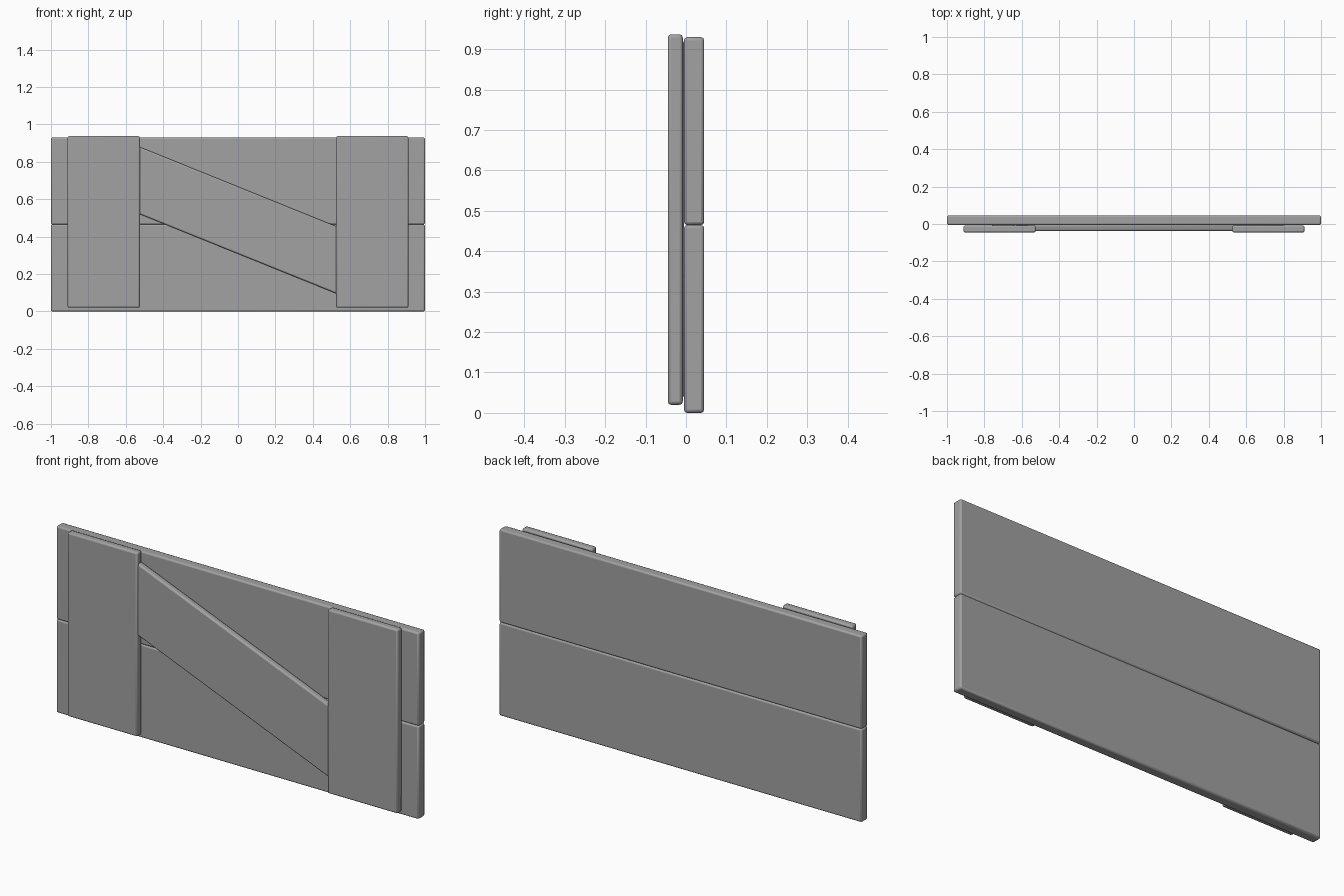
import bpy
import math
from mathutils import Vector

default = bpy.data.objects.get("Cube")
if default:
    bpy.data.objects.remove(default, do_unlink=True)

# Single plain grey for all boards
grey = bpy.data.materials.new("board_grey")
grey.use_nodes = True
colour = (0.36, 0.36, 0.36, 1)
grey.diffuse_color = colour
grey.node_tree.nodes["Principled BSDF"].inputs["Base Color"].default_value = colour


def board(name, low, high, tilt=0, bevel=0.008):
    """Board with softened edges between two corners, tilted about its centre."""
    low, high = Vector(low), Vector(high)
    bpy.ops.mesh.primitive_cube_add(size=1, location=(low + high) / 2)
    obj = bpy.context.object
    obj.name = name
    obj.scale = high - low
    bpy.ops.object.transform_apply(location=False, rotation=False, scale=True)
    obj.rotation_euler.y = tilt
    obj.data.materials.append(grey)
    mod = obj.modifiers.new("soft_edges", 'BEVEL')
    mod.width = bevel
    mod.segments = 2
    bpy.ops.object.shade_smooth_by_angle(angle=math.radians(50))
    return obj


# Two long horizontal planks at the back
seam, top = 0.465, 0.93
board("lower_plank", (-1, -0.005, 0), (1, 0.045, seam))
board("upper_plank", (-1, -0.005, seam), (1, 0.045, top))

# Upright cleats across the front
for name, x in (("right_cleat", -0.718), ("left_cleat", 0.718)):
    board(name, (x - 0.193, -0.045, 0.02), (x + 0.193, -0.008, 0.937))

# Diagonal brace, its ends tucked into the cleats
board("diagonal_brace", (-0.76, -0.037, 0.313), (0.80, -0.005, 0.646),
      tilt=math.radians(22))
